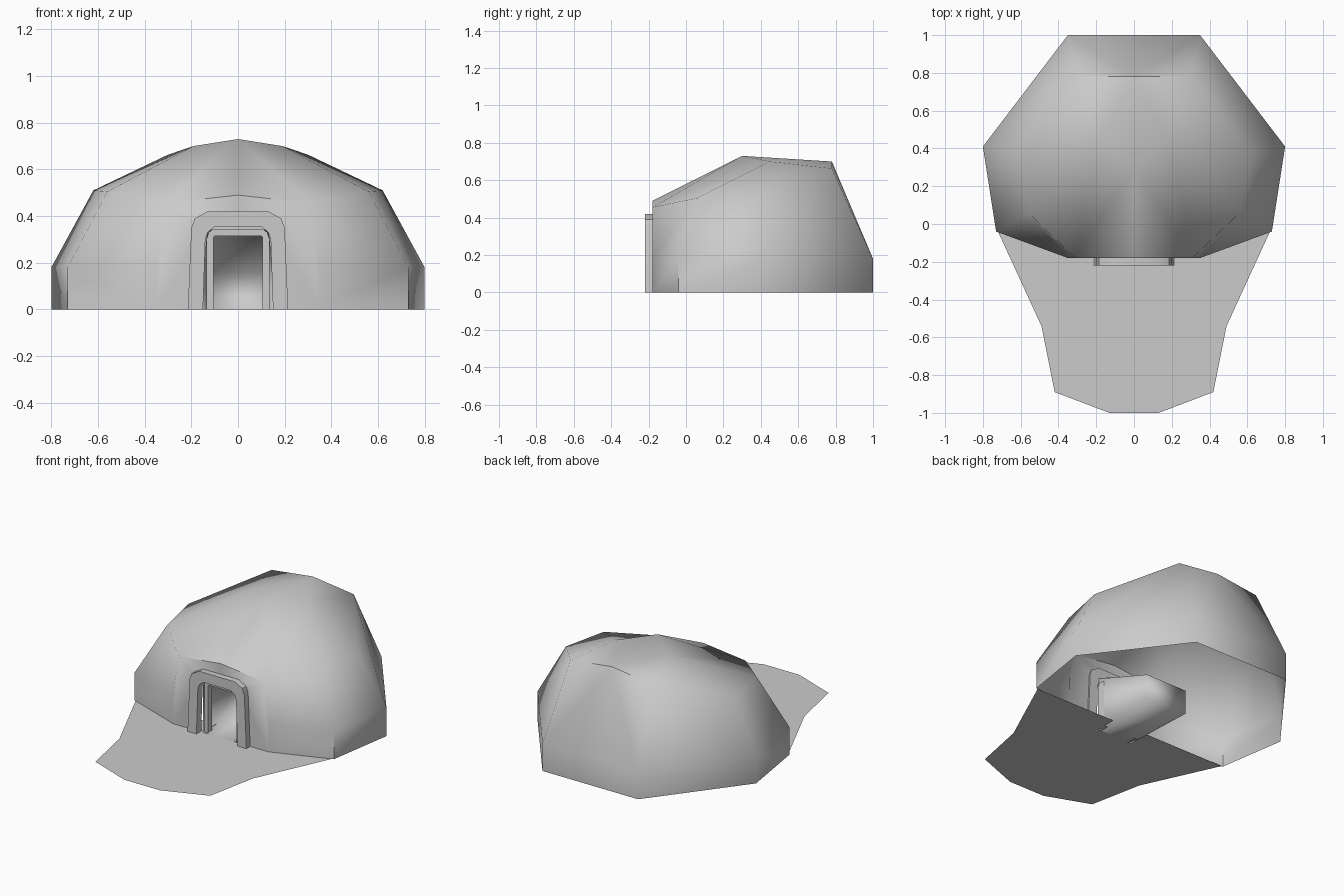
import bpy, bmesh, math

cube = bpy.data.objects.get("Cube")
if cube:
    bpy.data.objects.remove(cube, do_unlink=True)

stone = bpy.data.materials.new("plain_grey")
stone.use_nodes = True
GREY = (0.6, 0.6, 0.6, 1)
stone.diffuse_color = GREY
stone.node_tree.nodes["Principled BSDF"].inputs["Base Color"].default_value = GREY


def add_part(name, points, faces, smooth=None, mirror=False, inward=False):
    """Make an object from named or indexed points."""
    bm = bmesh.new()
    keys = points.keys() if isinstance(points, dict) else range(len(points))
    verts = {k: bm.verts.new(points[k]) for k in keys}
    for f in faces:
        bm.faces.new([verts[k] for k in f])
    if len(faces) > 1:
        bmesh.ops.recalc_face_normals(bm, faces=bm.faces)
    if inward:
        bmesh.ops.reverse_faces(bm, faces=bm.faces)
    mesh = bpy.data.meshes.new(name)
    bm.to_mesh(mesh)
    bm.free()
    mesh.materials.append(stone)
    ob = bpy.data.objects.new(name, mesh)
    bpy.context.collection.objects.link(ob)
    if smooth:
        bpy.ops.object.select_all(action='DESELECT')
        ob.select_set(True)
        bpy.context.view_layer.objects.active = ob
        bpy.ops.object.shade_smooth_by_angle(angle=math.radians(smooth))
    if mirror:
        mod = ob.modifiers.new("mirror", 'MIRROR')
        mod.use_clip = True
    return ob


# Dome shell: left half, mirrored; low wall ring, shoulder ring, crown
FRONT, WALL = -0.18, 0.18
plan = {"a": (0.35, FRONT), "b": (0.73, -0.04), "c": (0.8, 0.41),
        "d": (0.35, 1.0), "m": (0, 1.0)}
pts = {}
for k, (x, y) in plan.items():
    pts[k + "0"] = (x, y, 0)
    pts[k + "1"] = (x, y, WALL)
pts.update({
    "front_mid": (0, FRONT, 0.49), "front": (0.31, FRONT, 0.455),
    "side_a": (0.56, 0.06, 0.505), "side_b": (0.62, 0.37, 0.51),
    "back": (0.3, 0.78, 0.663), "back_mid": (0, 0.78, 0.70),
    "crown": (0.19, 0.45, 0.70), "apex": (0, 0.3, 0.73),
    "door_mid": (0, FRONT, 0.34), "door_top": (0.15, FRONT, 0.34),
    "door_foot": (0.15, FRONT, 0)})
faces = [(p + "0", q + "0", q + "1", p + "1") for p, q in ("ab", "bc", "cd", "dm")]
faces += [
    ("front_mid", "door_mid", "door_top", "door_foot", "a0", "a1", "front"),
    ("a1", "b1", "side_a", "front"), ("b1", "c1", "side_b", "side_a"),
    ("c1", "back", "side_b"), ("c1", "d1", "back"),
    ("d1", "m1", "back_mid", "back")]
rim = ["apex", "front", "side_a", "side_b", "back", "back_mid", "apex"]
faces += [(p, q, "crown") for p, q in zip(rim, rim[1:])]
faces.append(("front_mid", "front", "apex"))
add_part("dome_shell", pts, faces, smooth=60, mirror=True)


# Door frames: arched bands with depth
def full_arch(half):
    return half + [(-x, z) for x, z in reversed(half)]


def add_frame(name, outer, inner, y0, y1):
    o, i = full_arch(outer), full_arch(inner)
    n = len(o)
    points = [(x, y, z) for y in (y0, y1) for loop in (o, i) for x, z in loop]
    quads = []
    for k in range(n - 1):
        for p, q in ((0, n), (2 * n, 3 * n), (0, 2 * n), (n, 3 * n)):
            quads.append((p + k, p + k + 1, q + k + 1, q + k))
    for k in (0, n - 1):
        quads.append((k, k + n, k + 3 * n, k + 2 * n))
    add_part(name, points, quads, smooth=30)


add_frame("door_frame", [(0.215, 0), (0.2, 0.35), (0.185, 0.39), (0.13, 0.42)],
          [(0.15, 0), (0.14, 0.3), (0.13, 0.33), (0.1, 0.355)], -0.22, -0.17)
add_frame("inner_frame", [(0.135, 0), (0.135, 0.3), (0.125, 0.33), (0.1, 0.35)],
          [(0.105, 0), (0.105, 0.305), (0.104, 0.31), (0.1, 0.315)], -0.165, -0.12)

# Chamber behind the door, tapering down to a low back wall
chamber = [(x, y, z) for y, w, h in ((FRONT, 0.13, 0.35), (0.3, 0.15, 0.16))
           for x, z in ((-w, 0), (-w, h), (w, h), (w, 0))]
add_part("chamber", chamber,
         [(k, (k + 1) % 4, (k + 1) % 4 + 4, k + 4) for k in range(4)] + [(4, 5, 6, 7)],
         smooth=120, inward=True)

# Flat ground apron, notched around the chamber floor
edge = [(0.13, FRONT), (0.13, -0.04), (0.72, -0.04), (0.49, -0.54),
        (0.42, -0.89), (0.13, -1.0)]
outline = [(x, y, 0) for x, y in reversed(edge)]
outline += [(-x, y, 0) for x, y in edge]
add_part("ground_apron", outline, [tuple(reversed(range(len(outline))))])
